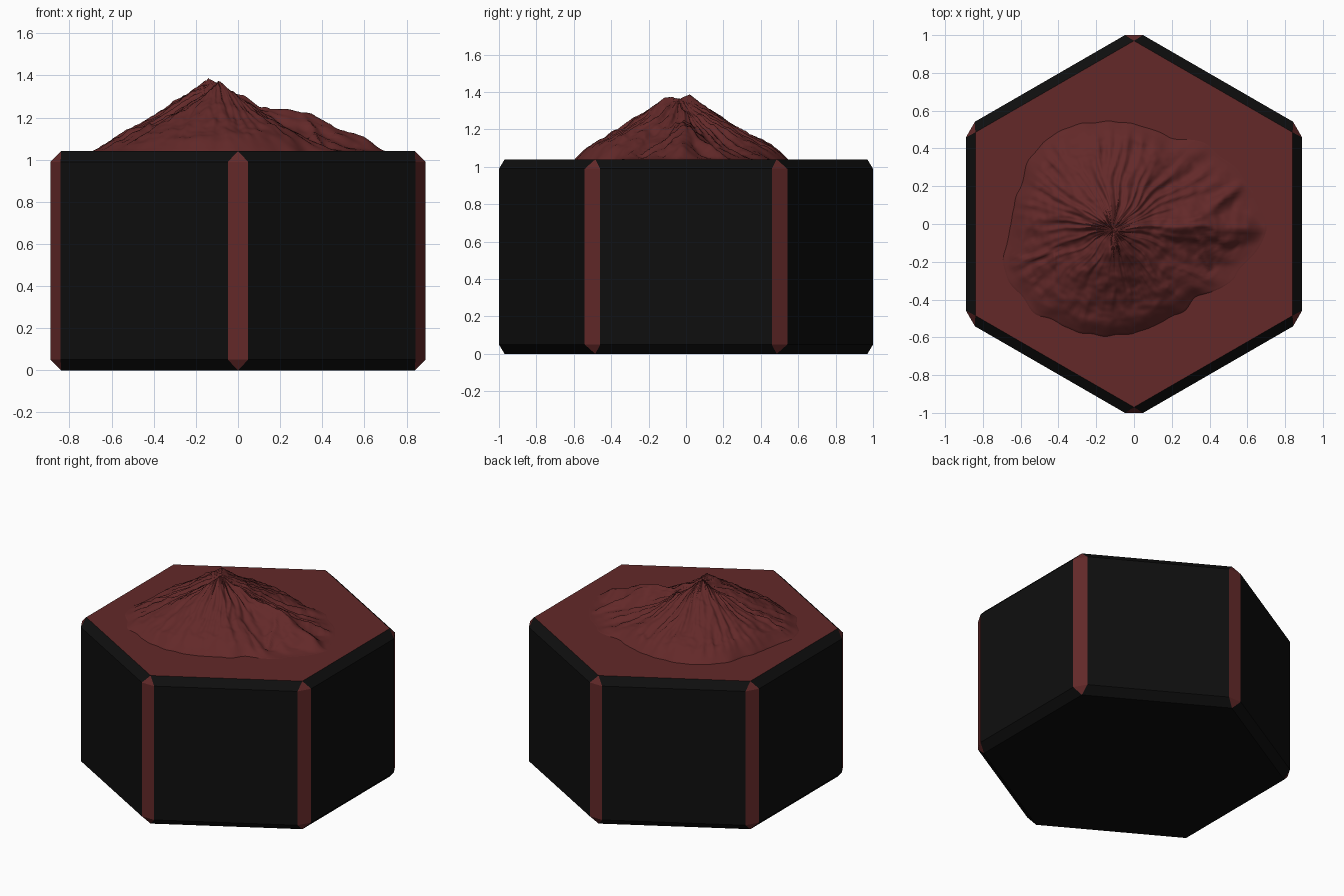
import bpy, bmesh, math
from mathutils import Vector, noise

if "Cube" in bpy.data.objects:
    bpy.data.objects.remove(bpy.data.objects["Cube"])

TOP, BOT_BEV, APOTHEM, BEV = 1.04, 0.05, 0.89, 0.05


def material(name, rgb):
    m = bpy.data.materials.new(name)
    m.diffuse_color = (*rgb, 1)
    m.use_nodes = True
    m.node_tree.nodes["Principled BSDF"].inputs["Base Color"].default_value = m.diffuse_color
    return m


black = material("black", (0.0045, 0.0045, 0.0045))
red = material("dark red", (0.125, 0.022, 0.022))


def new_object(name, bm, mats):
    bmesh.ops.recalc_face_normals(bm, faces=bm.faces)
    me = bpy.data.meshes.new(name)
    bm.to_mesh(me)
    bm.free()
    for m in mats:
        me.materials.append(m)
    ob = bpy.data.objects.new(name, me)
    bpy.context.collection.objects.link(ob)
    return ob


# --- hexagonal block: convex hull of two cut-corner rings and two inset hexagons
bm = bmesh.new()
half = (APOTHEM / math.cos(math.pi / 6) - 1.0) * math.tan(math.pi / 3)
for i in range(6):
    a = math.radians(30 + 60 * i)
    out, side = Vector((math.cos(a), math.sin(a), 0)), Vector((-math.sin(a), math.cos(a), 0))
    up = Vector((0, 0, 1))
    for z in (BOT_BEV, TOP - BEV):
        for s in (-1, 1):
            bm.verts.new(out + side * half * s + up * z)
    for z in (0, TOP):
        bm.verts.new(out * ((APOTHEM - BEV) / math.cos(math.pi / 6)) + up * z)
bmesh.ops.convex_hull(bm, input=bm.verts)
bmesh.ops.dissolve_limit(bm, angle_limit=0.01, verts=bm.verts, edges=bm.edges)
bm.normal_update()
for f in bm.faces:
    # red on the top and on the corner facets (which point at 30 + 60 k degrees)
    ang = math.degrees(math.atan2(f.normal.y, f.normal.x)) % 60
    corner = abs(f.normal.z) < 0.95 and abs(ang - 30) < 5
    f.material_index = 1 if corner or f.normal.z > 0.95 else 0
new_object("hexagonal_block", bm, [black, red])

# --- mountain: ridge lines (x, y, height) and footprint outline
PEAK_A, PEAK_B = (-0.15, 0.03, 0.345), (-0.09, -0.12, 0.335)
RIDGES = [
    [PEAK_A, (-0.09, -0.04, 0.325), PEAK_B],
    [(-0.09, -0.04, 0.325), (-0.02, -0.03, 0.28), (0.1, -0.02, 0.22), (0.28, -0.01, 0.195),
     (0.45, -0.03, 0.125), (0.6, -0.02, 0.075), (0.7, -0.03, 0.01)],
    [PEAK_A, (-0.28, -0.07, 0.17), (-0.42, -0.15, 0.14), (-0.6, -0.17, 0.06), (-0.72, -0.18, 0.01)],
    [(-0.42, -0.15, 0.14), (-0.38, -0.3, 0.1), (-0.4, -0.53, 0.01)],
    [PEAK_B, (0.02, -0.21, 0.22), (0.16, -0.3, 0.13), (0.22, -0.5, 0.01)],
    [PEAK_B, (-0.18, -0.33, 0.16), (-0.2, -0.56, 0.01)],
    [PEAK_A, (-0.08, 0.15, 0.23), (0.0, 0.3, 0.13), (0.06, 0.45, 0.02)],
    [PEAK_A, (-0.24, 0.2, 0.18), (-0.18, 0.38, 0.1), (-0.12, 0.54, 0.01)],
    [(-0.24, 0.2, 0.18), (-0.38, 0.23, 0.1), (-0.53, 0.27, 0.02)],
    [(0.1, -0.02, 0.21), (0.18, 0.12, 0.13), (0.27, 0.27, 0.04)],
    [(0.28, -0.01, 0.19), (0.42, 0.08, 0.11), (0.55, 0.2, 0.03)],
    [(0.28, -0.01, 0.19), (0.36, -0.14, 0.1), (0.44, -0.29, 0.01)],
]
# footprint radius every 20 degrees around the centre
RADII = [0.82, 0.76, 0.68, 0.57, 0.57, 0.58, 0.6, 0.58, 0.54, 0.55,
         0.62, 0.6, 0.58, 0.56, 0.56, 0.56, 0.57, 0.71]
CX, CY = -0.11, -0.03


def footprint(a):
    t = (a / math.tau * len(RADII)) % len(RADII)
    i, f = int(t), t % 1
    f = f * f * (3 - 2 * f)
    r = RADII[i] * (1 - f) + RADII[(i + 1) % len(RADII)] * f
    return r + 0.025 * noise.noise(Vector((5 * math.cos(a), 5 * math.sin(a), 3)))


def ridge_height(x, y):
    best = 0
    for line in RIDGES:
        for p, q in zip(line, line[1:]):
            dx, dy = q[0] - p[0], q[1] - p[1]
            t = ((x - p[0]) * dx + (y - p[1]) * dy) / (dx * dx + dy * dy)
            t = min(1, max(0, t))
            d = math.hypot(x - p[0] - t * dx, y - p[1] - t * dy)
            h = p[2] + t * (q[2] - p[2])
            best = max(best, h - 0.85 * d + 0.5 * d * d)
    return best


def height(x, y, t):
    # wobble the ridges, then add downhill gullies and fine roughness
    w = Vector((x * 6, y * 6, 1.7))
    wx, wy = x + 0.025 * noise.noise(w), y + 0.025 * noise.noise(w + Vector((9, 4, 2)))
    cone = 0.31 * (1 - t) ** 1.5
    h = max(ridge_height(wx, wy), cone)
    a = math.atan2(wy - CY, wx - CX)
    gully = abs(noise.noise(Vector((7 * math.cos(a), 7 * math.sin(a), 2 * t))))
    rough = noise.noise(Vector((x * 16, y * 16, 0))) + 0.5 * noise.noise(Vector((x * 34, y * 34, 5)))
    h += (0.035 * (0.25 - gully) * min(1, 4 * t) + 0.009 * rough) * min(1, 5 * (1 - t))
    fade = min(1, (1 - t) / 0.16)
    return max(0, h) * fade * (2 - fade)


SEG, RINGS = 240, 80
bm = bmesh.new()
centre = bm.verts.new((CX, CY, TOP + height(CX, CY, 0)))
rings = []
for k in range(1, RINGS + 1):
    t = k / RINGS
    ring = []
    for j in range(SEG):
        a = math.tau * j / SEG
        r = footprint(a) * t
        x, y = CX + r * math.cos(a), CY + r * math.sin(a)
        z = TOP + height(x, y, t) if k < RINGS else TOP - 0.003
        ring.append(bm.verts.new((x, y, z)))
    rings.append(ring)
for j in range(SEG):
    n = (j + 1) % SEG
    bm.faces.new((centre, rings[0][j], rings[0][n]))
    for a, b in zip(rings, rings[1:]):
        bm.faces.new((a[j], b[j], b[n], a[n]))
mountain = new_object("mountain", bm, [red])
for p in mountain.data.polygons:
    p.use_smooth = True
